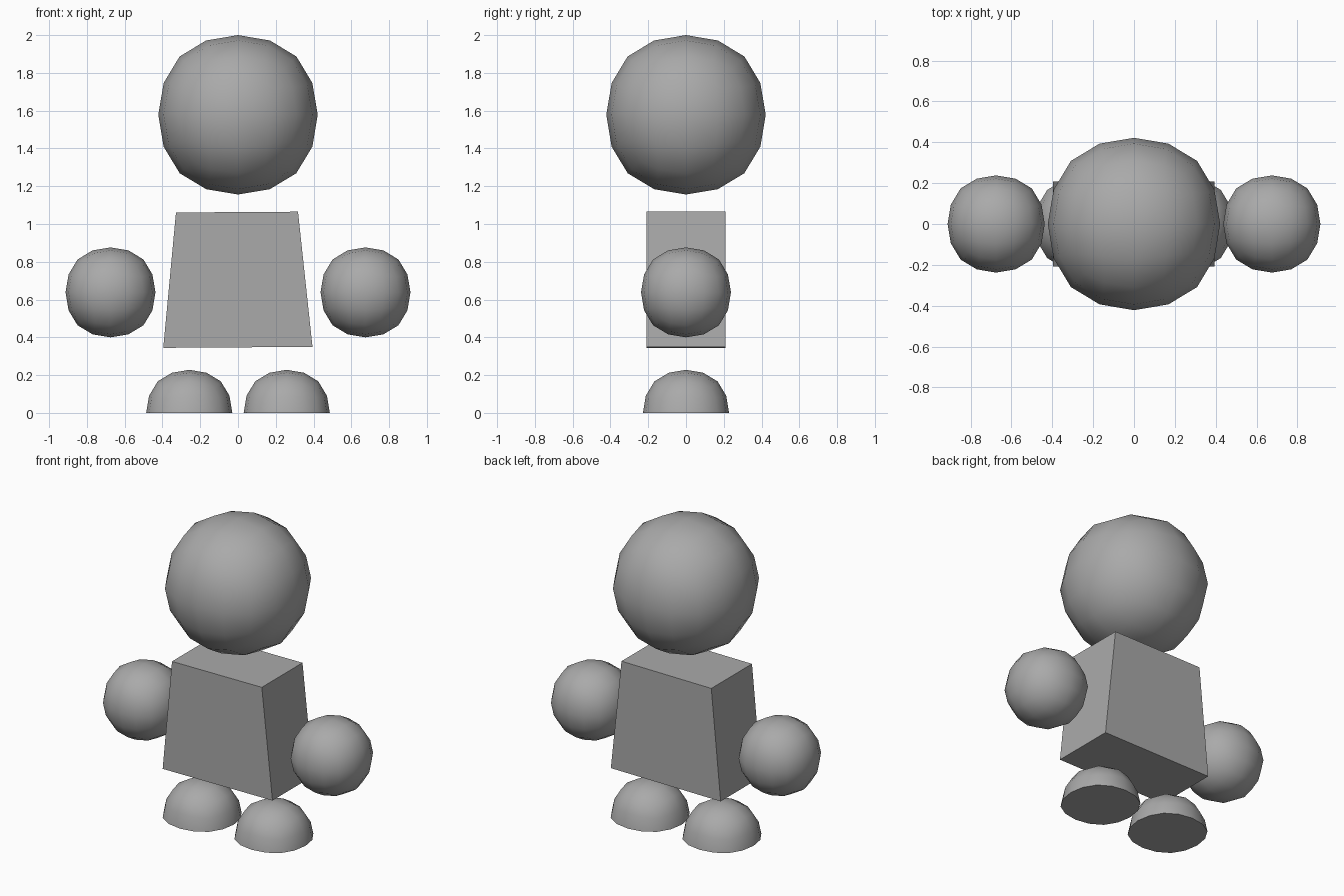
import bpy, bmesh, math

if "Cube" in bpy.data.objects:
    bpy.data.objects.remove(bpy.data.objects["Cube"])

grey = bpy.data.materials.new("plain grey")
grey.diffuse_color = (0.4, 0.4, 0.4, 1)
grey.use_nodes = True
grey.node_tree.nodes["Principled BSDF"].inputs["Base Color"].default_value = grey.diffuse_color


def round_cube(name, center, radius, half=False):
    """Cube rounded into a ball by subdivision; half keeps only a flat-bottomed dome."""
    bpy.ops.mesh.primitive_cube_add(size=2)
    obj = bpy.context.object
    obj.name = name
    mod = obj.modifiers.new("rounding", 'SUBSURF')
    mod.levels = mod.render_levels = 2
    mod.use_limit_surface = False
    bpy.ops.object.modifier_apply(modifier=mod.name)

    # scale to the wanted radius, optionally cut flat through the middle
    bm = bmesh.new()
    bm.from_mesh(obj.data)
    size = radius / max(v.co.z for v in bm.verts)
    bmesh.ops.scale(bm, vec=(size,) * 3, verts=bm.verts)
    if half:
        bmesh.ops.bisect_plane(bm, geom=bm.verts[:] + bm.edges[:] + bm.faces[:],
                               plane_co=(0, 0, 0), plane_no=(0, 0, 1),
                               dist=1e-4, clear_inner=True)
        bmesh.ops.holes_fill(bm, edges=[e for e in bm.edges if e.is_boundary])
        bmesh.ops.recalc_face_normals(bm, faces=bm.faces)
    bm.to_mesh(obj.data)
    bm.free()
    obj.location = center
    obj.data.materials.append(grey)
    bpy.ops.object.shade_smooth_by_angle(angle=math.radians(45))
    return obj


# head
round_cube("head", (0, 0, 1.578), 0.422)

# hands and feet on both sides
for side, x in (("left", 1), ("right", -1)):
    round_cube(side + "_hand", (0.675 * x, 0, 0.638), 0.238)
    round_cube(side + "_foot", (0.258 * x, 0, 0), 0.228, half=True)

# tapered body, leaning very slightly
bpy.ops.mesh.primitive_cube_add(size=2)
body = bpy.context.object
body.name = "body"
for v in body.data.vertices:
    v.co.x *= 0.323 if v.co.z > 0 else 0.395
    v.co.y *= 0.209
    v.co.z *= 0.358
body.location = (-0.003, 0, 0.705)
body.rotation_euler.y = -0.0066
body.data.materials.append(grey)
